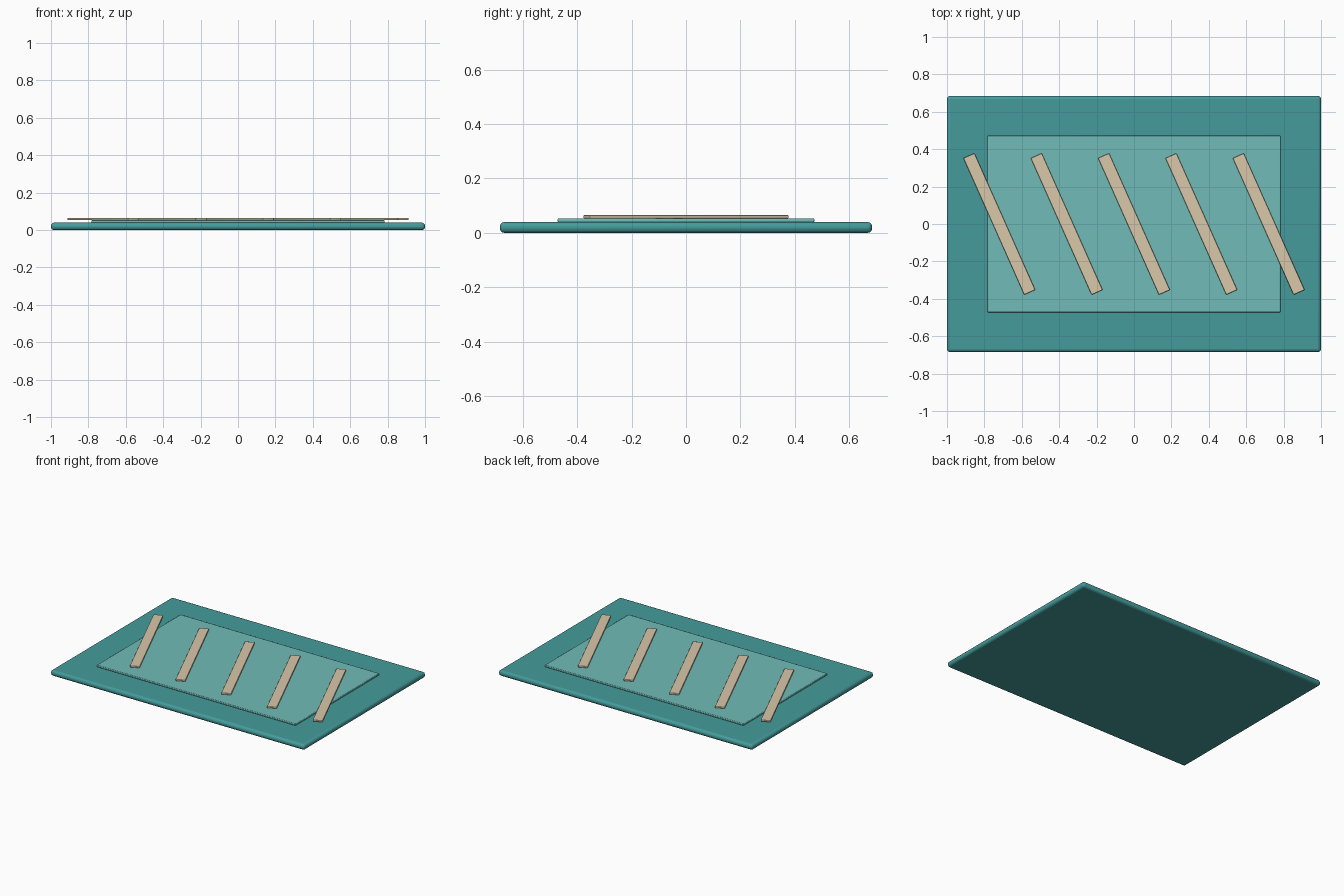
import bpy, math

if "Cube" in bpy.data.objects:
    bpy.data.objects.remove(bpy.data.objects["Cube"])


def material(name, rgb):
    m = bpy.data.materials.new(name)
    m.diffuse_color = (*rgb, 1)
    m.use_nodes = True
    m.node_tree.nodes["Principled BSDF"].inputs["Base Color"].default_value = m.diffuse_color
    return m


def slab(name, size, centre, bevel, segments, mat, turn=0):
    """Rounded box with the given full size."""
    bpy.ops.mesh.primitive_cube_add(size=1, location=centre)
    ob = bpy.context.object
    ob.name = name
    ob.scale = size
    bpy.ops.object.transform_apply(location=False, rotation=False, scale=True)
    ob.rotation_euler.z = turn
    mod = ob.modifiers.new("rounded_edges", "BEVEL")
    mod.width = bevel
    mod.segments = segments
    ob.data.materials.append(mat)
    bpy.ops.object.shade_smooth_by_angle(angle=math.radians(30))
    return ob


teal = material("teal", (0.06, 0.33, 0.33))
light_teal = material("light_teal", (0.16, 0.50, 0.48))
sand = material("sand", (0.70, 0.57, 0.40))

# Mat base and raised inner panel
slab("mat_base", (2.0, 1.37, 0.04), (0, 0, 0.02), 0.017, 3, teal)
slab("inner_panel", (1.566, 0.944, 0.014), (0, 0, 0.046), 0.004, 2, light_teal)

# Diagonal stripes
for i in range(5):
    slab(f"stripe_{i + 1}", (0.065, 0.80, 0.012), ((i - 2) * 0.36, 0, 0.059),
         0.003, 2, sand, math.radians(24))
